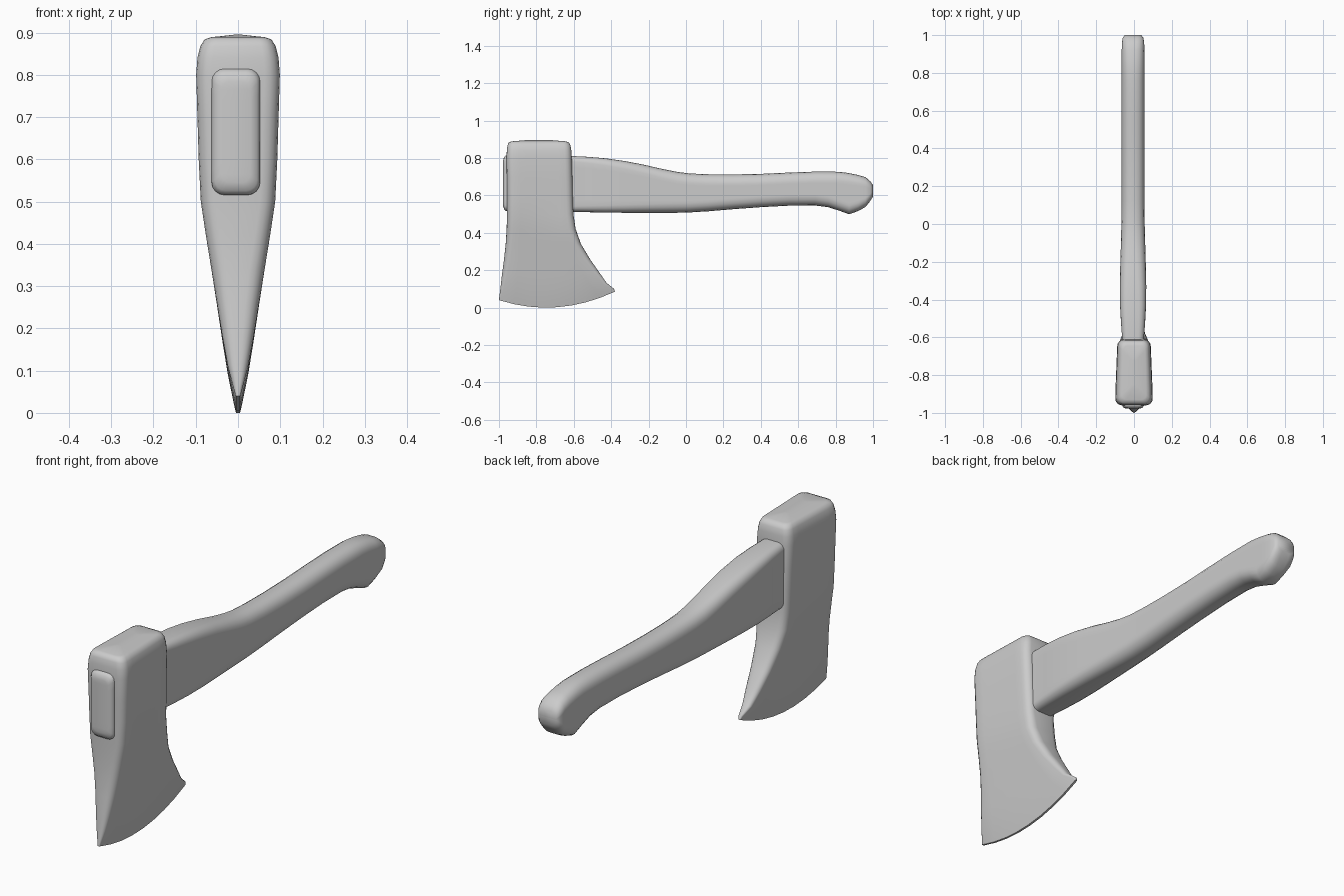
import bpy, bmesh, math

if "Cube" in bpy.data.objects:
    bpy.data.objects.remove(bpy.data.objects["Cube"], do_unlink=True)

grey = bpy.data.materials.new("plain grey")
grey.use_nodes = True
GREY = (0.6, 0.6, 0.6, 1)
grey.diffuse_color = GREY
grey.node_tree.nodes["Principled BSDF"].inputs["Base Color"].default_value = GREY


def rounded_section(half, lo, hi, radius, corner=4, side=8):
    """Rounded rectangle, mirrored in x, as (x, v) points with v from lo to hi."""
    r = min(radius, half * 0.95, (hi - lo) * 0.48)
    right = []
    for k in range(corner + 1):
        a = math.pi / 2 * k / corner
        right.append((half - r + r * math.sin(a), lo + r - r * math.cos(a)))
    for k in range(1, side):
        right.append((half, lo + r + (hi - lo - 2 * r) * k / side))
    for k in range(corner + 1):
        a = math.pi / 2 * k / corner
        right.append((half - r + r * math.cos(a), hi - r + r * math.sin(a)))
    return right + [(-x, v) for x, v in reversed(right)]


def loft(name, rings, angle):
    """Skin a list of closed rings and close both ends with strips."""
    bm = bmesh.new()
    loops = [[bm.verts.new(p) for p in ring] for ring in rings]
    n = len(loops[0])
    for a, b in zip(loops, loops[1:]):
        for i in range(n):
            j = (i + 1) % n
            bm.faces.new((a[i], a[j], b[j], b[i]))
    for end in (loops[0], loops[-1]):
        for i in range(n // 2 - 1):
            bm.faces.new((end[i], end[i + 1], end[n - 2 - i], end[n - 1 - i]))
    bmesh.ops.recalc_face_normals(bm, faces=bm.faces)
    mesh = bpy.data.meshes.new(name)
    bm.to_mesh(mesh)
    bm.free()
    mesh.materials.append(grey)
    obj = bpy.data.objects.new(name, mesh)
    bpy.context.collection.objects.link(obj)
    bpy.ops.object.select_all(action='DESELECT')
    obj.select_set(True)
    bpy.context.view_layer.objects.active = obj
    bpy.ops.object.shade_smooth_by_angle(angle=math.radians(angle))
    return obj


# Axe head: z, front y, back y, half thickness, corner radius, edge bow
head_stations = [
    (0.000, -1.000, -0.380, 0.005, 0.004, 1.0),
    (0.022, -0.998, -0.385, 0.010, 0.008, 0.95),
    (0.090, -0.991, -0.425, 0.024, 0.018, 0.65),
    (0.170, -0.983, -0.465, 0.037, 0.026, 0.4),
    (0.250, -0.973, -0.512, 0.049, 0.032, 0.2),
    (0.340, -0.964, -0.562, 0.063, 0.036, 0.05),
    (0.420, -0.959, -0.590, 0.076, 0.036, 0.0),
    (0.500, -0.957, -0.602, 0.088, 0.036, 0.0),
    (0.600, -0.957, -0.605, 0.093, 0.036, 0.0),
    (0.700, -0.958, -0.608, 0.096, 0.036, 0.0),
    (0.800, -0.960, -0.611, 0.099, 0.036, 0.0),
    (0.840, -0.958, -0.613, 0.096, 0.036, 0.0),
    (0.868, -0.954, -0.618, 0.089, 0.034, 0.0),
    (0.884, -0.947, -0.627, 0.079, 0.030, 0.0),
    (0.889, -0.930, -0.645, 0.064, 0.026, 0.0),
    (0.895, -0.860, -0.715, 0.010, 0.008, 0.0),
]
rings = []
for z, front, back, half, radius, bow in head_stations:
    ring = []
    for x, y in rounded_section(half, front, back, radius):
        # the cutting edge bows up at both corners; the eye side is a bit thinner
        taper = 1 - 0.12 * max(0, (y + 0.9) / 0.3) * (z > 0.45)
        ring.append((x * taper, y, z + bow * 0.63 * (y + 0.748) ** 2))
    rings.append(ring)
loft("axe_head", rings, 50)

# Handle: y, bottom z, top z, half width, corner radius
handle_stations = [
    (-0.978, 0.545, 0.785, 0.034, 0.020),
    (-0.973, 0.526, 0.804, 0.050, 0.026),
    (-0.962, 0.516, 0.814, 0.057, 0.030),
    (-0.940, 0.514, 0.816, 0.058, 0.030),
    (-0.600, 0.512, 0.810, 0.058, 0.030),
    (-0.520, 0.510, 0.806, 0.064, 0.034),
    (-0.430, 0.508, 0.798, 0.069, 0.038),
    (-0.330, 0.507, 0.784, 0.070, 0.042),
    (-0.230, 0.507, 0.765, 0.068, 0.045),
    (-0.130, 0.507, 0.742, 0.065, 0.048),
    (-0.050, 0.507, 0.726, 0.063, 0.050),
    (0.020, 0.509, 0.717, 0.061, 0.050),
    (0.120, 0.515, 0.713, 0.060, 0.050),
    (0.250, 0.526, 0.712, 0.060, 0.050),
    (0.400, 0.537, 0.715, 0.060, 0.050),
    (0.550, 0.545, 0.722, 0.060, 0.050),
    (0.690, 0.546, 0.727, 0.060, 0.050),
    (0.760, 0.537, 0.727, 0.060, 0.050),
    (0.820, 0.518, 0.726, 0.060, 0.048),
    (0.872, 0.499, 0.719, 0.060, 0.046),
    (0.920, 0.516, 0.709, 0.060, 0.044),
    (0.960, 0.538, 0.697, 0.059, 0.040),
    (0.985, 0.570, 0.676, 0.055, 0.034),
    (1.000, 0.594, 0.655, 0.044, 0.026),
]
rings = [[(x - 0.005, y, z) for x, z in rounded_section(half, lo, hi, radius)]
         for y, lo, hi, half, radius in handle_stations]
loft("handle", rings, 60)
